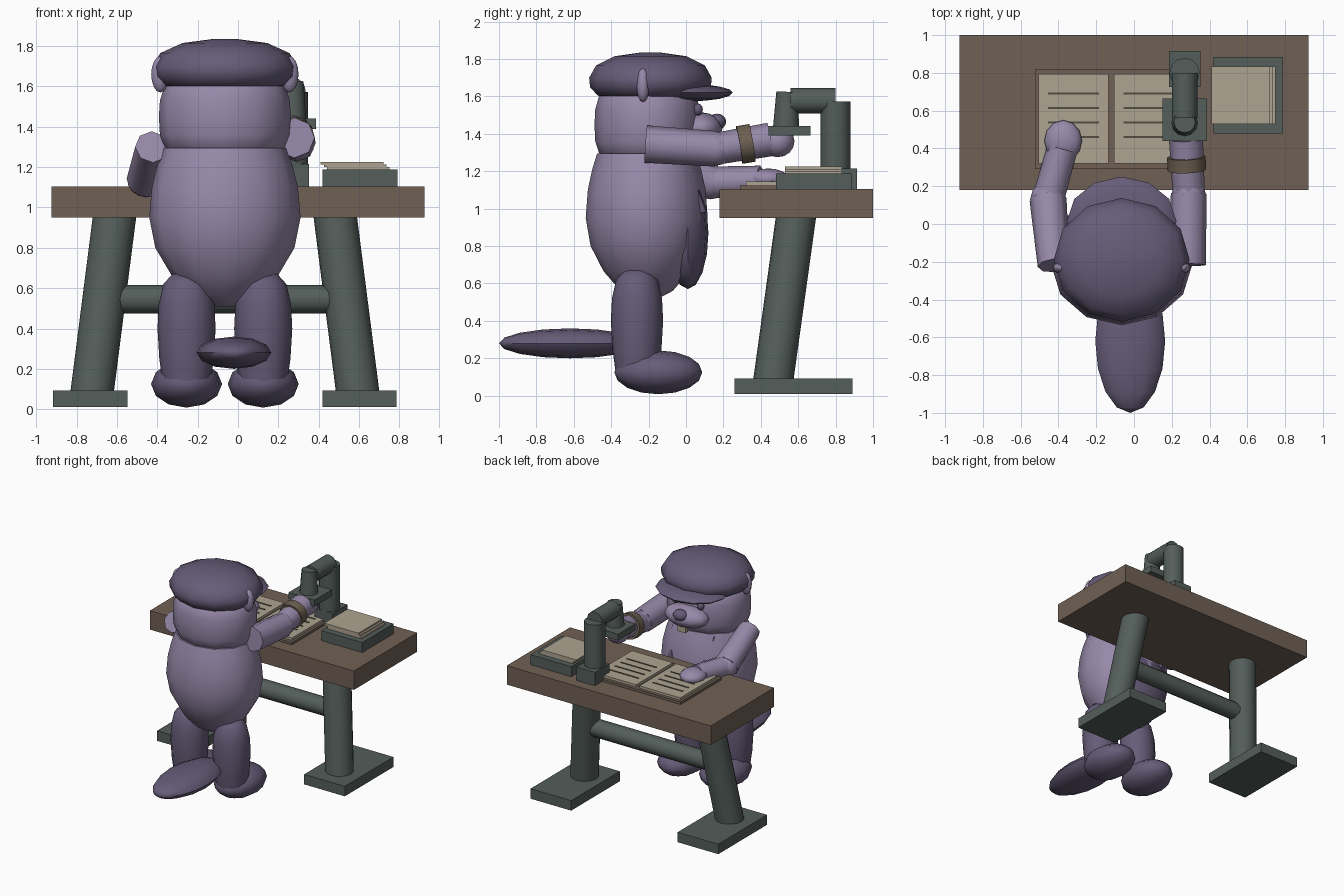
import bpy, bmesh, math
from mathutils import Vector, Matrix

if bpy.data.objects.get("Cube"):
    bpy.data.objects.remove(bpy.data.objects["Cube"])

CX = -0.065  # centre line of the animal and the trestle


def material(name, rgb):
    m = bpy.data.materials.new(name)
    m.use_nodes = True
    m.diffuse_color = (*rgb, 1)
    m.node_tree.nodes["Principled BSDF"].inputs["Base Color"].default_value = (*rgb, 1)
    return m


LAVENDER = material("lavender_fur", (0.31, 0.25, 0.40))
PLUM = material("plum_cloth", (0.132, 0.107, 0.187))
WOOD = material("brown_wood", (0.16, 0.118, 0.09))
SLATE = material("slate_metal", (0.088, 0.112, 0.103))
PAPER = material("cream_paper", (0.42, 0.37, 0.28))
INK = material("dark_ink", (0.09, 0.075, 0.055))
STRAP = material("wrist_leather", (0.15, 0.115, 0.08))

smooth_parts = []


def finish(name, bm, mat, smooth=True):
    bmesh.ops.recalc_face_normals(bm, faces=bm.faces)
    me = bpy.data.meshes.new(name)
    bm.to_mesh(me)
    bm.free()
    me.materials.append(mat)
    ob = bpy.data.objects.new(name, me)
    bpy.context.collection.objects.link(ob)
    if smooth:
        smooth_parts.append(ob)
    return ob


def box(name, x, y, z, mat):
    """Box from (min, max) pairs on each axis."""
    bm = bmesh.new()
    bmesh.ops.create_cube(bm, size=1)
    for v in bm.verts:
        v.co = Vector([sum(r) / 2 + c * (r[1] - r[0]) for r, c in zip((x, y, z), v.co)])
    return finish(name, bm, mat, False)


def ball(name, centre, radii, mat, axis="z", seg=12, rings=8):
    """Ellipsoid with its poles on the given axis."""
    bm = bmesh.new()
    bmesh.ops.create_uvsphere(bm, u_segments=seg, v_segments=rings, radius=1)
    if axis == "y":
        bm.transform(Matrix.Rotation(math.pi / 2, 4, "X"))
    bm.transform(Matrix.Translation(centre) @ Matrix.Diagonal((*radii, 1)))
    return finish(name, bm, mat)


def rod(name, a, b, r1, r2, mat, seg=12):
    """Tapered cylinder between two points."""
    a, b = Vector(a), Vector(b)
    bm = bmesh.new()
    bmesh.ops.create_cone(bm, cap_ends=True, segments=seg, radius1=r1, radius2=r2,
                          depth=(b - a).length)
    turn = (b - a).to_track_quat("Z", "Y").to_matrix().to_4x4()
    bm.transform(Matrix.Translation((a + b) / 2) @ turn)
    return finish(name, bm, mat)


def lathe(name, profile, centre, depth, mat, seg=12):
    """Revolve (radius, height) points; depth scales y."""
    bm = bmesh.new()
    loops = []
    for r, z in profile:
        ring = []
        for i in range(seg):
            t = math.tau * i / seg
            ring.append(bm.verts.new((centre[0] + r * math.cos(t),
                                      centre[1] + depth * r * math.sin(t), z)))
        loops.append(ring)
    for lo, hi in zip(loops, loops[1:]):
        for i in range(seg):
            j = (i + 1) % seg
            bm.faces.new((lo[i], lo[j], hi[j], hi[i]))
    bm.faces.new(loops[0])
    bm.faces.new(loops[-1])
    return finish(name, bm, mat)


# Body, head and cap
lathe("body", [(0.05, 0.51), (0.16, 0.56), (0.265, 0.665), (0.345, 0.8), (0.375, 0.95),
               (0.362, 1.1), (0.335, 1.21), (0.305, 1.295)], (CX, -0.21), 0.87, LAVENDER)
lathe("head", [(0.25, 1.26), (0.30, 1.30), (0.322, 1.36), (0.327, 1.45), (0.322, 1.53),
               (0.30, 1.6), (0.2, 1.68)], (CX, -0.205), 0.87, LAVENDER)
lathe("cap_crown", [(0.22, 1.58), (0.31, 1.605), (0.355, 1.65), (0.36, 1.70), (0.32, 1.765),
                    (0.21, 1.815), (0.05, 1.836)], (CX, -0.19), 0.91, PLUM)
ball("cap_visor", (CX, 0.015, 1.62), (0.29, 0.235, 0.046), PLUM)

# Face
ball("muzzle", (CX, 0.08, 1.43), (0.19, 0.115, 0.085), LAVENDER)
ball("nose", (CX, 0.165, 1.465), (0.06, 0.05, 0.043), PLUM)
box("front_teeth", (CX - 0.035, CX + 0.035), (0.12, 0.15), (1.32, 1.38), PAPER)

# Belly panel and tail
ball("belly_panel", (CX, 0.01, 0.87), (0.25, 0.11, 0.30), PLUM)
ball("tail", (-0.02, -0.62, 0.28), (0.185, 0.38, 0.08), PLUM, "y")

# Paired parts
for side, s in (("right", -1), ("left", 1)):
    ball(side + "_ear", (CX + s * 0.32, -0.23, 1.66), (0.045, 0.035, 0.09), LAVENDER)
    ball(side + "_eye", (CX + s * 0.115, 0.065, 1.53), (0.028, 0.025, 0.032), PLUM, seg=8, rings=6)
    rod(side + "_shoulder_strap", (CX + s * 0.17, -0.02, 1.27), (CX + s * 0.14, 0.085, 0.98),
        0.03, 0.03, PLUM, 6)
    hip = CX + s * 0.19
    lathe(side + "_leg", [(0.12, 0.14), (0.135, 0.25), (0.144, 0.4), (0.138, 0.52),
                          (0.115, 0.62), (0.07, 0.67)], (hip, -0.262), 0.97, PLUM)
    ball(side + "_foot", (hip, -0.148, 0.125), (0.176, 0.235, 0.117), PLUM, "y")

# Arm resting on the book
elbow = (-0.455, 0.13, 1.14)
rod("right_upper_arm", (-0.425, -0.22, 1.30), elbow, 0.085, 0.098, LAVENDER, 8)
ball("right_elbow", elbow, (0.095, 0.095, 0.09), LAVENDER)
rod("right_forearm", elbow, (-0.38, 0.4, 1.15), 0.085, 0.08, LAVENDER, 8)
ball("right_hand", (-0.375, 0.44, 1.16), (0.1, 0.11, 0.055), LAVENDER)

# Arm working the press
elbow = (0.29, 0.16, 1.32)
rod("left_upper_arm", (0.28, -0.215, 1.345), elbow, 0.1, 0.095, LAVENDER, 8)
ball("left_elbow", elbow, (0.09, 0.09, 0.09), LAVENDER)
rod("left_forearm", elbow, (0.275, 0.45, 1.37), 0.085, 0.09, LAVENDER, 8)
rod("wristband", (0.28, 0.285, 1.34), (0.277, 0.355, 1.352), 0.102, 0.102, STRAP)
ball("left_hand", (0.275, 0.49, 1.36), (0.09, 0.09, 0.085), LAVENDER)

# Table with its splayed trestle
box("table_top", (-0.925, 0.925), (0.18, 1.0), (0.95, 1.105), WOOD)
for side, s in (("right", -1), ("left", 1)):
    rod(side + "_table_leg", (CX + s * 0.66, 0.465, 0.07), (CX + s * 0.545, 0.59, 0.97),
        0.107, 0.107, SLATE, 16)
    x = CX + s * 0.667
    box(side + "_table_foot", (x - 0.184, x + 0.184), (0.26, 0.89), (0.01, 0.092), SLATE)
rod("table_crossbar", (CX - 0.6, 0.53, 0.545), (CX + 0.6, 0.53, 0.545), 0.07, 0.07, SLATE)

# Open book
SPINE = -0.12
box("book_cover", (SPINE - 0.405, SPINE + 0.405), (0.29, 0.82), (1.1, 1.125), WOOD)
for side, s in (("right", -1), ("left", 1)):
    mid = SPINE + s * 0.2
    box(side + "_page", (mid - 0.185, mid + 0.185), (0.32, 0.795), (1.12, 1.145), PAPER)
    for i in range(4):
        y = 0.46 + i * 0.077
        box(f"{side}_text_line_{i + 1}", (mid - 0.135, mid + 0.135),
            (y - 0.006, y + 0.006), (1.142, 1.149), INK)

# Paper tray
box("paper_tray", (0.42, 0.79), (0.48, 0.885), (1.1, 1.187), SLATE)
for i in range(3):
    shift = 0.015 * i
    box(f"loose_sheet_{i + 1}", (0.44 - shift, 0.75 - shift), (0.53, 0.835),
        (1.187 + i * 0.013, 1.2 + i * 0.013), PAPER)

# Stamping press
PX = 0.268
box("press_base", (PX - 0.083, PX + 0.083), (0.725, 0.915), (1.1, 1.215), SLATE)
rod("press_column", (PX, 0.8, 1.2), (PX, 0.8, 1.572), 0.08, 0.08, SLATE)
rod("press_arm", (PX, 0.56, 1.577), (PX, 0.8, 1.577), 0.068, 0.068, SLATE)
rod("press_ram", (PX, 0.535, 1.43), (PX, 0.54, 1.625), 0.07, 0.057, SLATE)
box("press_plate", (PX - 0.118, PX + 0.118), (0.44, 0.665), (1.39, 1.442), SLATE)

# Smooth the rounded parts, keeping hard rims
bpy.ops.object.select_all(action="DESELECT")
for ob in smooth_parts:
    ob.select_set(True)
bpy.context.view_layer.objects.active = smooth_parts[0]
bpy.ops.object.shade_smooth_by_angle(angle=math.radians(50))
